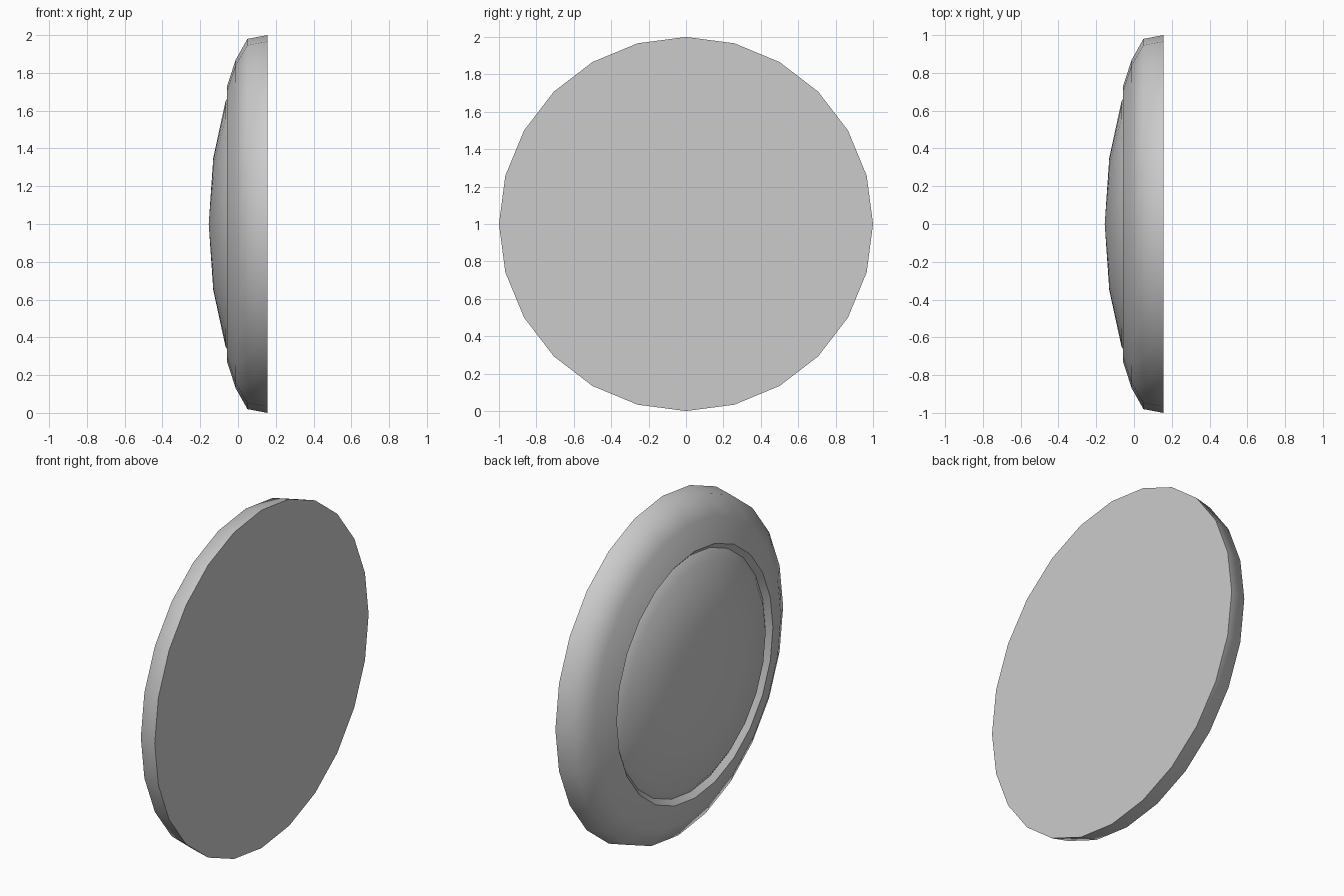
import bpy, bmesh
from math import cos, sin, tau, radians

if "Cube" in bpy.data.objects:
    bpy.data.objects.remove(bpy.data.objects["Cube"])

SIDES = 24


def lathe(name, profile, back_cap=False):
    """Spin (x, radius) points, listed from back to front, about the x axis at z = 1."""
    bm = bmesh.new()
    rings = []
    for x, r in profile:
        if r == 0:
            rings.append([bm.verts.new((x, 0, 1))] * SIDES)
        else:
            rings.append([bm.verts.new((x, r * cos(k * tau / SIDES), 1 + r * sin(k * tau / SIDES)))
                          for k in range(SIDES)])
    for a, b in zip(rings, rings[1:]):
        for k in range(SIDES):
            n = (k + 1) % SIDES
            corners = [a[k], b[k], b[n], a[n]]
            bm.faces.new(list(dict.fromkeys(corners)))
    if back_cap:
        bm.faces.new(rings[0])
    mesh = bpy.data.meshes.new(name)
    bm.to_mesh(mesh)
    bm.free()
    obj = bpy.data.objects.new(name, mesh)
    bpy.context.collection.objects.link(obj)
    bpy.ops.object.select_all(action='DESELECT')
    obj.select_set(True)
    bpy.context.view_layer.objects.active = obj
    bpy.ops.object.shade_smooth_by_angle(angle=radians(55))
    return obj


# Outer rim: flat back, rounded shoulder, lip and groove wall
lathe("rim", [(0.155, 1.0), (0.05, 0.98), (-0.012, 0.87), (-0.058, 0.73), (-0.03, 0.70)],
      back_cap=True)

# Shallow domed centre sitting in the groove
lathe("dome", [(-0.03, 0.70), (-0.066, 0.65), (-0.131, 0.35), (-0.155, 0)])
